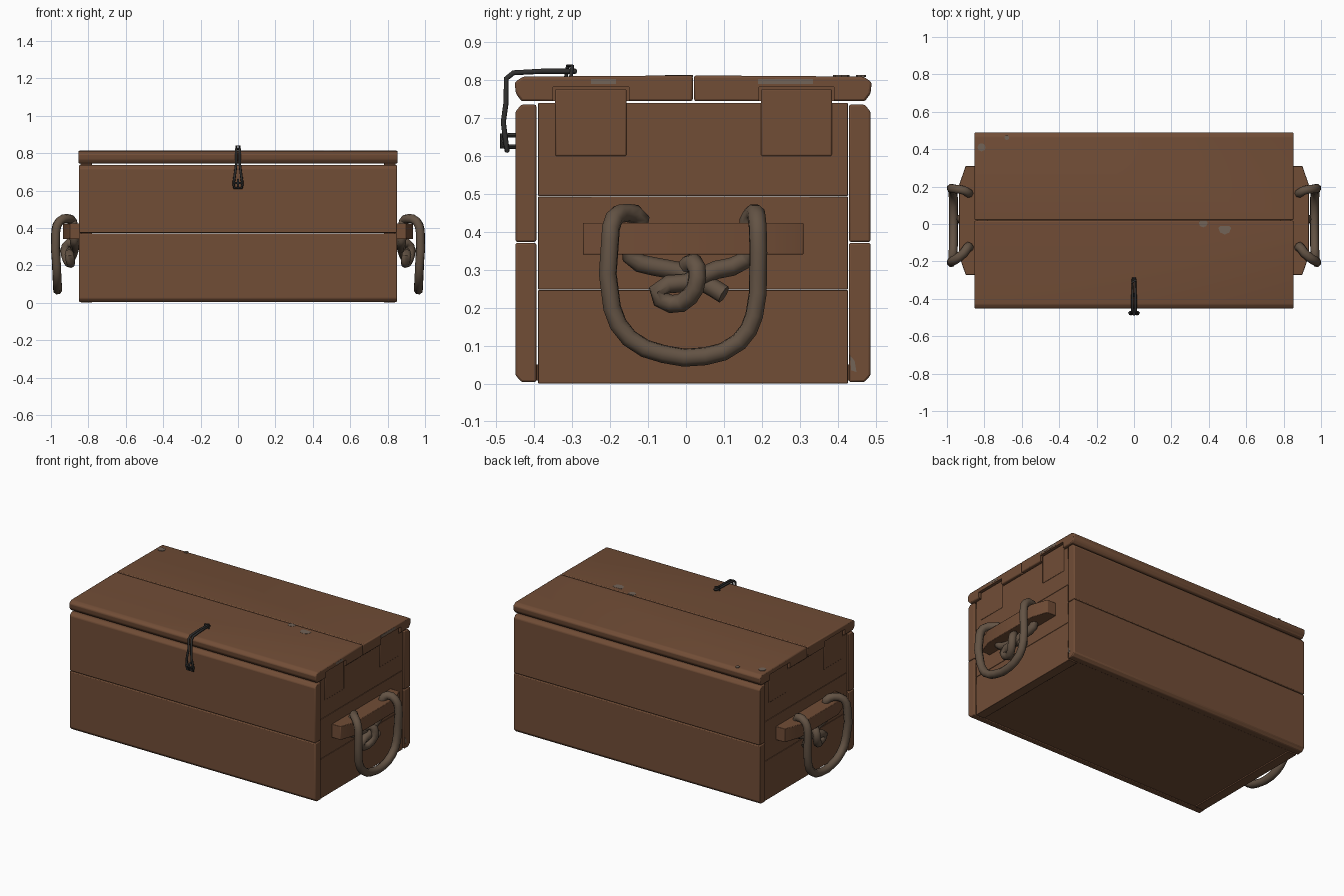
import bpy, bmesh, math
from mathutils import Vector

if "Cube" in bpy.data.objects:
    bpy.data.objects.remove(bpy.data.objects["Cube"])


def material(name, rgb):
    m = bpy.data.materials.new(name)
    m.diffuse_color = (*rgb, 1)
    m.use_nodes = True
    m.node_tree.nodes["Principled BSDF"].inputs["Base Color"].default_value = m.diffuse_color
    return m


WOOD = material("brown wood", (0.165, 0.074, 0.037))
ROPE = material("grey brown rope", (0.125, 0.086, 0.058))
METAL = material("dark iron", (0.030, 0.029, 0.028))
WORN = material("worn grey wood", (0.17, 0.125, 0.095))


def finish(ob, mat):
    ob.data.materials.append(mat)
    bpy.ops.object.select_all(action='DESELECT')
    ob.select_set(True)
    bpy.context.view_layer.objects.active = ob
    return ob


def prism(name, profile, axis, a, b, mat=WOOD, bevel=0.005):
    """Extrude a 2D profile (remaining axes in xyz order) along an axis from a to b."""
    bm = bmesh.new()

    def point(p, t):
        q = list(p)
        q.insert(axis, t)
        return q
    lo = [bm.verts.new(point(p, a)) for p in profile]
    hi = [bm.verts.new(point(p, b)) for p in profile]
    n = len(profile)
    bm.faces.new(lo)
    bm.faces.new(hi[::-1])
    for i in range(n):
        bm.faces.new((lo[i], hi[i], hi[(i + 1) % n], lo[(i + 1) % n]))
    bmesh.ops.recalc_face_normals(bm, faces=bm.faces)
    me = bpy.data.meshes.new(name)
    bm.to_mesh(me)
    bm.free()
    ob = bpy.data.objects.new(name, me)
    bpy.context.collection.objects.link(ob)
    finish(ob, mat)
    if bevel:
        mod = ob.modifiers.new("bevel", 'BEVEL')
        mod.width = bevel
        mod.segments = 2
        bpy.ops.object.shade_smooth_by_angle(angle=math.radians(40))
    return ob


def box(name, x, y, z, mat=WOOD, bevel=0.005):
    return prism(name, [(y[0], z[0]), (y[1], z[0]), (y[1], z[1]), (y[0], z[1])], 0, *x, mat, bevel)


def tube(name, pts, radius, mat, cyclic=False, res=3, kind='BEZIER'):
    cu = bpy.data.curves.new(name, 'CURVE')
    cu.dimensions = '3D'
    cu.bevel_depth = radius
    cu.bevel_resolution = 2
    cu.resolution_u = res
    cu.use_fill_caps = True
    sp = cu.splines.new(kind)
    sp.use_cyclic_u = cyclic
    store = sp.bezier_points if kind == 'BEZIER' else sp.points
    store.add(len(pts) - 1)
    for bp, p in zip(store, pts):
        if kind == 'BEZIER':
            bp.co = p
            bp.handle_left_type = bp.handle_right_type = 'AUTO'
        else:
            bp.co = (*p, 1)
    ob = bpy.data.objects.new(name, cu)
    bpy.context.collection.objects.link(ob)
    finish(ob, mat)
    bpy.ops.object.convert(target='MESH')
    bpy.ops.object.shade_smooth_by_angle(angle=math.radians(50))


# Front and back walls: two boards each, outer corners rounded
for name, outer, inner in (("front", -0.45, -0.395), ("back", 0.487, 0.43)):
    s = 0.016 if outer < 0 else -0.016
    prism(name + "_lower_board", [(inner, 0.004), (outer + s, 0.004), (outer, 0.022),
          (outer, 0.371), (inner, 0.371)], 0, -0.85, 0.85)
    prism(name + "_upper_board", [(inner, 0.374), (outer, 0.374), (outer, 0.718),
          (outer + s, 0.736), (inner, 0.736)], 0, -0.85, 0.85)

# Floor
box("floor", (-0.83, 0.83), (-0.40, 0.435), (0.008, 0.05), bevel=0)

TABS = ((-0.345, -0.157), (0.198, 0.385))
for side, s in (("right", 1), ("left", -1)):
    # End walls: three stacked boards plus tabs let into the lid
    for i, (z0, z1) in enumerate(((0.0, 0.247), (0.248, 0.494), (0.495, 0.74))):
        box(f"{side}_end_board_{i + 1}", (s * 0.78, s * 0.84), (-0.39, 0.427), (z0, z1), bevel=0.002)
    for i, t in enumerate(TABS):
        box(f"{side}_tab_{i + 1}", (s * 0.78, s * 0.843), t, (0.60, 0.777), bevel=0.004)
    # Handle cleat with tapered outer face
    prism(side + "_cleat", [(s * x, y) for x, y in ((0.835, -0.272), (0.90, -0.272), (0.935, -0.17),
          (0.935, 0.21), (0.90, 0.31), (0.835, 0.31))], 2, 0.34, 0.424, bevel=0.003)
    # Knotted rope handle
    path = [(.895, .10, .235), (.88, .05, .265), (.872, -.02, .297), (.872, -.09, .31), (.875, -.145, .335),
            (.88, -.135, .40), (.885, -.12, .435), (.91, -.155, .45), (.955, -.19, .435), (.974, -.2, .38),
            (.970, -.195, .2), (.967, -.15, .12), (.965, -.06, .078), (.965, .05, .072), (.966, .14, .11),
            (.97, .18, .18), (.974, .19, .3), (.974, .19, .39), (.955, .187, .435), (.91, .18, .45),
            (.885, .165, .43), (.88, .165, .38), (.875, .155, .325), (.885, .08, .3), (.90, 0, .265),
            (.90, -.075, .245), (.895, -.04, .21), (.915, .01, .23), (.925, .03, .28), (.905, .02, .32),
            (.872, 0, .305)]
    tube(side + "_rope_handle", [(s * x, y, z) for x, y, z in path], 0.0245, ROPE, res=2)

# Lid: two planks with rounded outer edges, notched over the tabs
cutters = []
for s in (-1, 1):
    for t in TABS:
        c = box("notch_cutter", (s * 0.77, s * 0.90), (t[0] - 0.006, t[1] + 0.006), (0.70, 0.782), bevel=0)
        c.hide_render = True
        c.hide_set(True)
        cutters.append(c)
for name, seam, outer, use in (("lid_front_plank", 0.018, -0.452, (0, 2)), ("lid_back_plank", 0.021, 0.49, (1, 3))):
    d = 1 if outer < 0 else -1
    lid = prism(name, [(seam, 0.745), (outer + d * 0.018, 0.745), (outer + d * 0.003, 0.765),
                (outer, 0.795), (outer + d * 0.022, 0.81), (seam, 0.813)], 0, -0.853, 0.853, bevel=0.006)
    for i in use:
        mod = lid.modifiers.new("notch", 'BOOLEAN')
        mod.operation = 'DIFFERENCE'
        mod.object = cutters[i]
    bpy.ops.object.convert(target='MESH')
for c in cutters:
    bpy.data.objects.remove(c)

# Hook latch: wire loop hanging over the front edge of the lid
half = [(0.007, -0.292, 0.824), (0.008, -0.38, 0.824), (0.009, -0.455, 0.820), (0.010, -0.474, 0.805),
        (0.010, -0.475, 0.74), (0.016, -0.482, 0.69), (0.024, -0.475, 0.635), (0.020, -0.472, 0.614)]
loop = half + [(-x, y, z) for x, y, z in reversed(half)]
tube("latch_loop", loop, 0.0068, METAL, cyclic=True, kind='POLY')
# Staples holding the latch on the lid and on the front
tube("lid_staple", [(-0.010, -0.318, 0.80), (-0.010, -0.312, 0.838), (0.010, -0.300, 0.838), (0.010, -0.305, 0.80)],
     0.005, METAL, kind='POLY')
tube("front_staple", [(0, -0.445, 0.655), (0, -0.486, 0.655), (0, -0.486, 0.625), (0, -0.445, 0.625)],
     0.0065, METAL, kind='POLY')
tube("latch_pin", [(-0.026, -0.482, 0.64), (0.026, -0.482, 0.64)], 0.0055, METAL, kind='POLY')

# Worn patches as thin plates
for i, (x, y, r) in enumerate(((0.485, -0.022, 0.034), (0.37, 0.006, 0.024), (-0.815, 0.41, 0.022), (-0.68, 0.462, 0.013))):
    ring = [(x + r * math.cos(a * math.pi / 4), y + min(r * math.sin(a * math.pi / 4), 0.012 if y < 0.1 else 1))
            for a in range(8)]
    prism(f"worn_spot_{i + 1}", ring, 2, 0.809, 0.8138, WORN, bevel=0)
for i, (y0, y1) in enumerate(((-0.25, -0.185), (0.19, 0.335))):
    box(f"worn_lid_end_{i + 1}", (0.849, 0.854), (y0, y1), (0.79, 0.804), WORN, bevel=0)
prism("worn_corner", [(0.432, 0.075), (0.445, 0.06), (0.45, 0.03), (0.436, 0.035)], 0, 0.846, 0.851, WORN, bevel=0)
